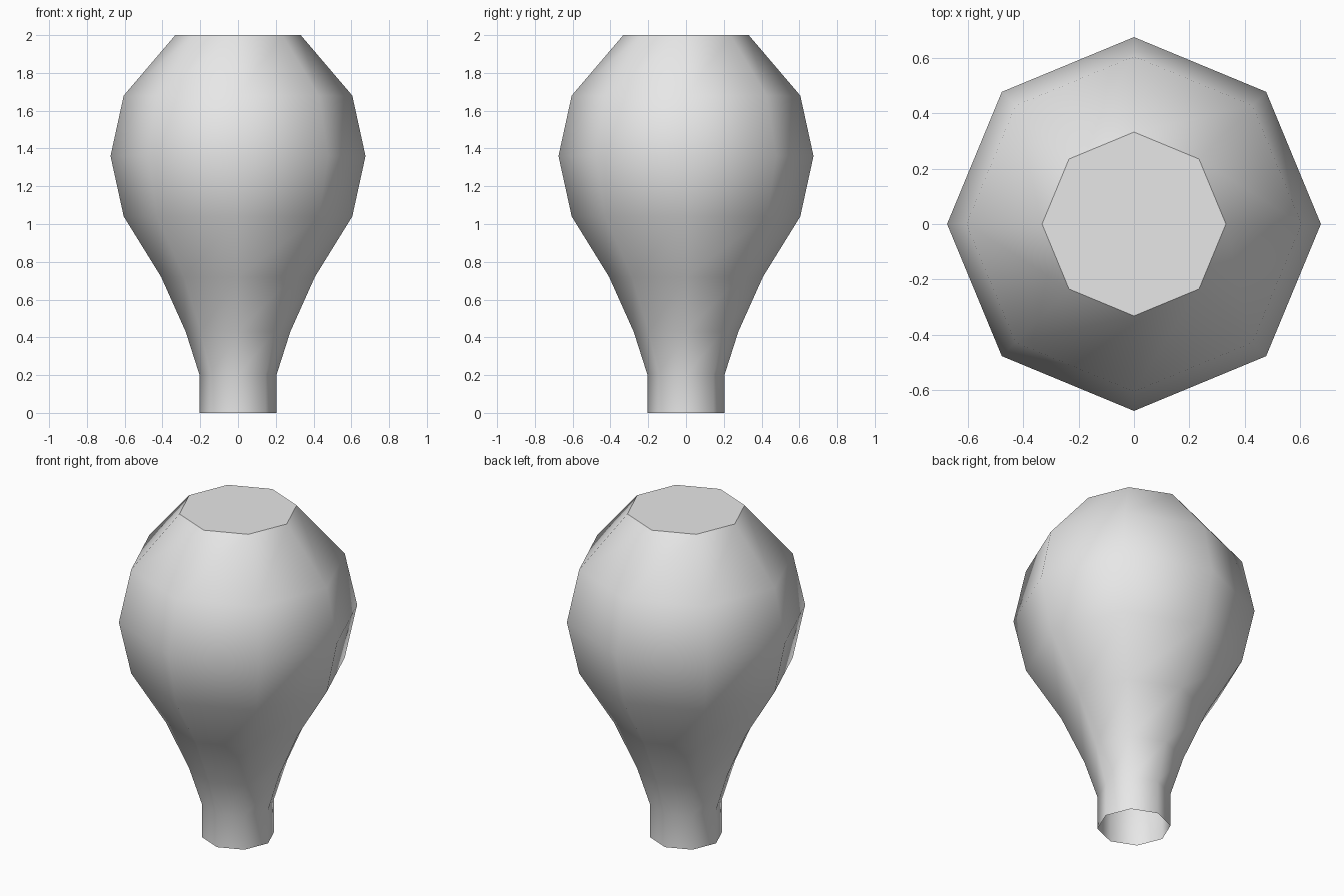
import bpy, bmesh, math

if "Cube" in bpy.data.objects:
    bpy.data.objects.remove(bpy.data.objects["Cube"])

SIDES = 8
# bulb profile: (radius, height) from the open neck up to the flat top
PROFILE = [(0.205, 0), (0.205, 0.205), (0.277, 0.43), (0.407, 0.72),
           (0.605, 1.04), (0.675, 1.36), (0.605, 1.68), (0.332, 2.0)]

grey = bpy.data.materials.new("light_grey")
grey.diffuse_color = (0.8, 0.8, 0.8, 1)
grey.use_nodes = True
grey.node_tree.nodes["Principled BSDF"].inputs["Base Color"].default_value = grey.diffuse_color

# rings of the bulb
bm = bmesh.new()
rings = [[bm.verts.new((r * math.cos(i * math.tau / SIDES),
                        r * math.sin(i * math.tau / SIDES), z))
          for i in range(SIDES)] for r, z in PROFILE]

# smooth wall
for low, high in zip(rings, rings[1:]):
    for i in range(SIDES):
        j = (i + 1) % SIDES
        bm.faces.new((low[i], low[j], high[j], high[i])).smooth = True

# flat top with a sharp rim; the neck stays open below
top = bm.faces.new(rings[-1])
for edge in top.edges:
    edge.smooth = False

mesh = bpy.data.meshes.new("bulb")
bm.to_mesh(mesh)
bm.free()
mesh.materials.append(grey)
bpy.context.collection.objects.link(bpy.data.objects.new("bulb", mesh))
